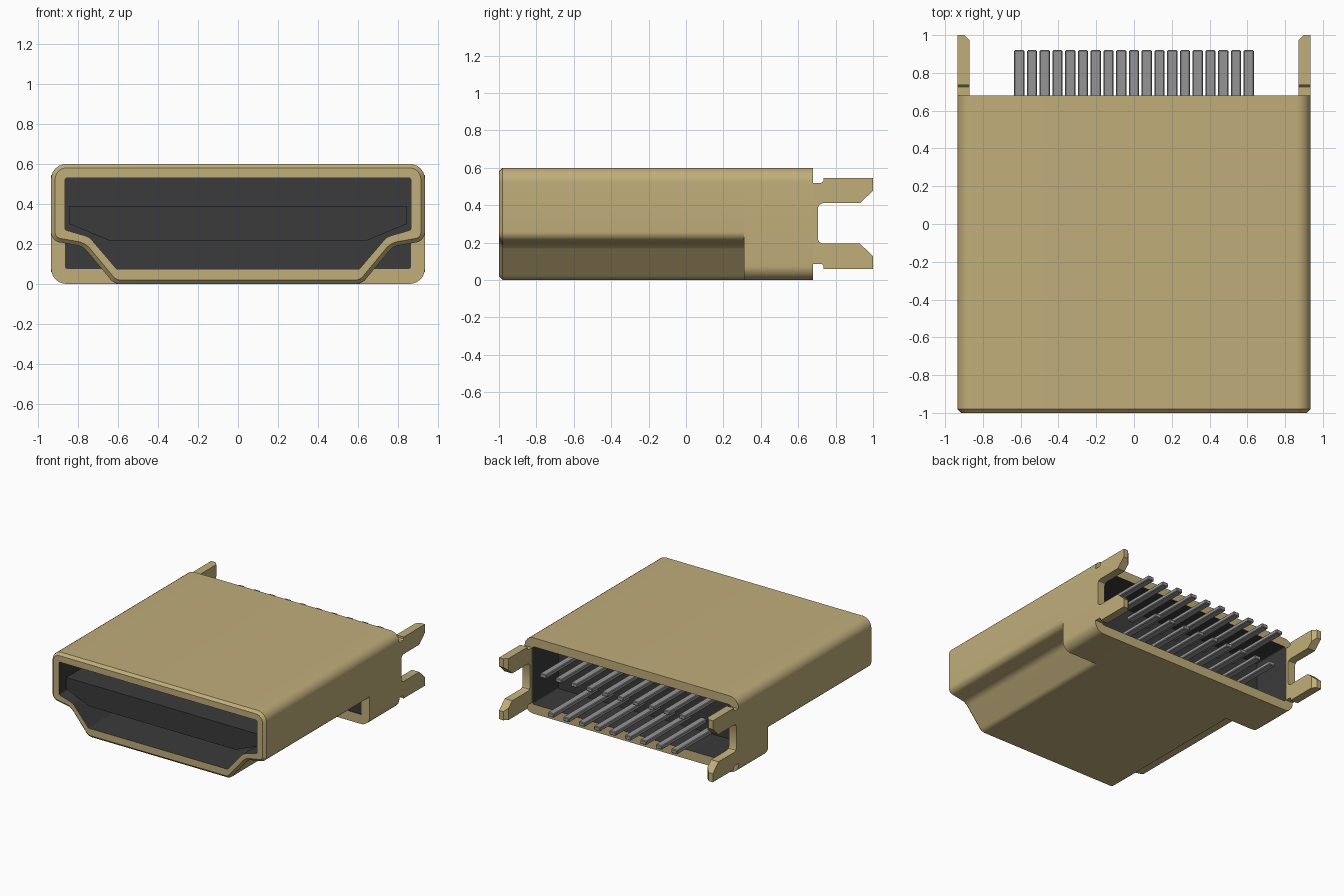
import bpy, bmesh, math
from mathutils import Vector

cube = bpy.data.objects.get("Cube")
if cube:
    bpy.data.objects.remove(cube)


def material(name, rgb):
    m = bpy.data.materials.new(name)
    m.use_nodes = True
    m.diffuse_color = (*rgb, 1)
    bsdf = m.node_tree.nodes["Principled BSDF"]
    bsdf.inputs["Base Color"].default_value = (*rgb, 1)
    bsdf.inputs["Roughness"].default_value = 0.6
    return m


GOLD = material("pale gold", (0.53, 0.42, 0.195))
DARK = material("dark plastic", (0.043, 0.043, 0.043))
GREY = material("pin grey", (0.30, 0.30, 0.30))


def finish(name, bm, *mats):
    bmesh.ops.recalc_face_normals(bm, faces=bm.faces)
    mesh = bpy.data.meshes.new(name)
    bm.to_mesh(mesh)
    bm.free()
    for m in mats:
        mesh.materials.append(m)
    ob = bpy.data.objects.new(name, mesh)
    bpy.context.collection.objects.link(ob)
    bpy.ops.object.select_all(action="DESELECT")
    ob.select_set(True)
    bpy.context.view_layer.objects.active = ob
    bpy.ops.object.shade_smooth_by_angle(angle=math.radians(32))
    return ob


def rounded(corners, steps=6):
    """Round each (a, b, radius) corner of a closed outline."""
    out = []
    for i, (a, b, r) in enumerate(corners):
        p = Vector((a, b))
        u = (Vector(corners[i - 1][:2]) - p).normalized()
        v = (Vector(corners[(i + 1) % len(corners)][:2]) - p).normalized()
        half = u.angle(v) / 2
        reach = r / math.tan(half)
        centre = p + (u + v).normalized() * (r / math.sin(half))
        start, end = p + u * reach - centre, p + v * reach - centre
        for k in range(steps + 1):
            d = start.lerp(end, k / steps).normalized() * r
            out.append(centre + d)
    return out


def mirrored(half):
    return half + [(-x, z, r) for x, z, r in reversed(half)]


def tube(name, outer, inner, y0, y1, chamfer=0):
    """Hollow shell along y: gold outside and rims, dark lining."""
    bm = bmesh.new()
    loops = [[bm.verts.new((p.x, y, p.y)) for p in pts]
             for pts, y in ((outer, y0), (outer, y1), (inner, y1), (inner, y0))]
    n = len(outer)
    for s in range(4):
        a, b = loops[s], loops[(s + 1) % 4]
        for i in range(n):
            j = (i + 1) % n
            f = bm.faces.new((a[i], a[j], b[j], b[i]))
            f.material_index = 1 if s == 2 else 0
    if chamfer:
        ring = [bm.edges.get((loops[0][i], loops[0][(i + 1) % n])) for i in range(n)]
        bmesh.ops.bevel(bm, geom=ring, offset=chamfer, segments=1, affect="EDGES")
    return finish(name, bm, GOLD, DARK)


def prism(name, points, mat, place, depth):
    """Solid from a flat outline; place maps (a, b) to 3D, depth is the sweep."""
    bm = bmesh.new()
    f = bm.faces.new([bm.verts.new(place(*p)) for p in points])
    ext = bmesh.ops.extrude_face_region(bm, geom=[f])
    verts = [v for v in ext["geom"] if isinstance(v, bmesh.types.BMVert)]
    bmesh.ops.translate(bm, verts=verts, vec=depth)
    return bm if name is None else finish(name, bm, mat)


def box(name, mat, x, y, z, bevel=0):
    bm = bmesh.new()
    bmesh.ops.create_cube(bm, size=1)
    for v in bm.verts:
        v.co = [lo + (c + 0.5) * (hi - lo) for c, (lo, hi) in zip(v.co, (x, y, z))]
    if bevel:
        bmesh.ops.bevel(bm, geom=list(bm.edges), offset=bevel, segments=1, affect="EDGES")
    return finish(name, bm, mat)


STEP, REAR = 0.31, 0.68

# Front shell with the stepped, tapered mouth
mouth_outer = mirrored([(0.935, 0.6, 0.075), (0.935, 0.215, 0.05),
                        (0.775, 0.187, 0.08), (0.62, 0.0, 0.06)])
mouth_inner = mirrored([(0.865, 0.53, 0.01), (0.865, 0.27, 0.01),
                        (0.745, 0.235, 0.07), (0.608, 0.075, 0.008)])
tube("front_shell", rounded(mouth_outer), rounded(mouth_inner), -1.0, STEP, 0.02)

# Rectangular rear shell
rear_outer = mirrored([(0.935, 0.6, 0.075), (0.935, 0.0, 0.075)])
rear_inner = mirrored([(0.865, 0.53, 0.01), (0.865, 0.075, 0.01)])
tube("rear_shell", rounded(rear_outer), rounded(rear_inner), STEP, REAR)

# Insulator wall and contact tongue
box("insulator_wall", DARK, (-0.866, 0.866), (STEP + 0.005, 0.36), (0.074, 0.531))
tongue = [(0.845, 0.39), (0.845, 0.30), (0.64, 0.215),
          (-0.64, 0.215), (-0.845, 0.30), (-0.845, 0.39)]
prism("tongue", tongue, DARK, lambda x, z: (x, -0.94, z), (0, 1.27, 0))

# Forked mounting tabs, one outline half mirrored about the mid height
MID = 0.3025
fork = [(REAR, 0.217), (0.69, 0.217), (0.725, 0.217), (0.735, 0.227), (0.735, 0.243),
        (1.0, 0.243), (1.0, 0.175), (0.93, 0.108), (0.73, 0.108), (0.713, 0.1),
        (0.705, 0.083)]
fork = fork + [(y, -h) for y, h in reversed(fork)]
for side, label in ((1, "left"), (-1, "right")):
    bm = prism(None, fork, GOLD, lambda y, h: (side * 0.935, y, MID + h),
               (-side * 0.065, 0, 0))
    tips = [e for e in bm.edges
            if all(v.co.y > 0.99 and abs(v.co.x) < 0.9 for v in e.verts)]
    bmesh.ops.bevel(bm, geom=tips, offset=0.028, segments=1, affect="EDGES")
    finish(label + "_mounting_tab", bm, GOLD)

# Two staggered rows of contact pins
for i in range(19):
    x = (i - 9) * 0.0675
    row, z = (("upper", 0.455), ("lower", 0.165))[i % 2]
    box(f"{row}_pin_{i // 2 + 1}", GREY, (x - 0.027, x + 0.027),
        (0.35, 0.92), (z - 0.016, z + 0.016), 0.005)
